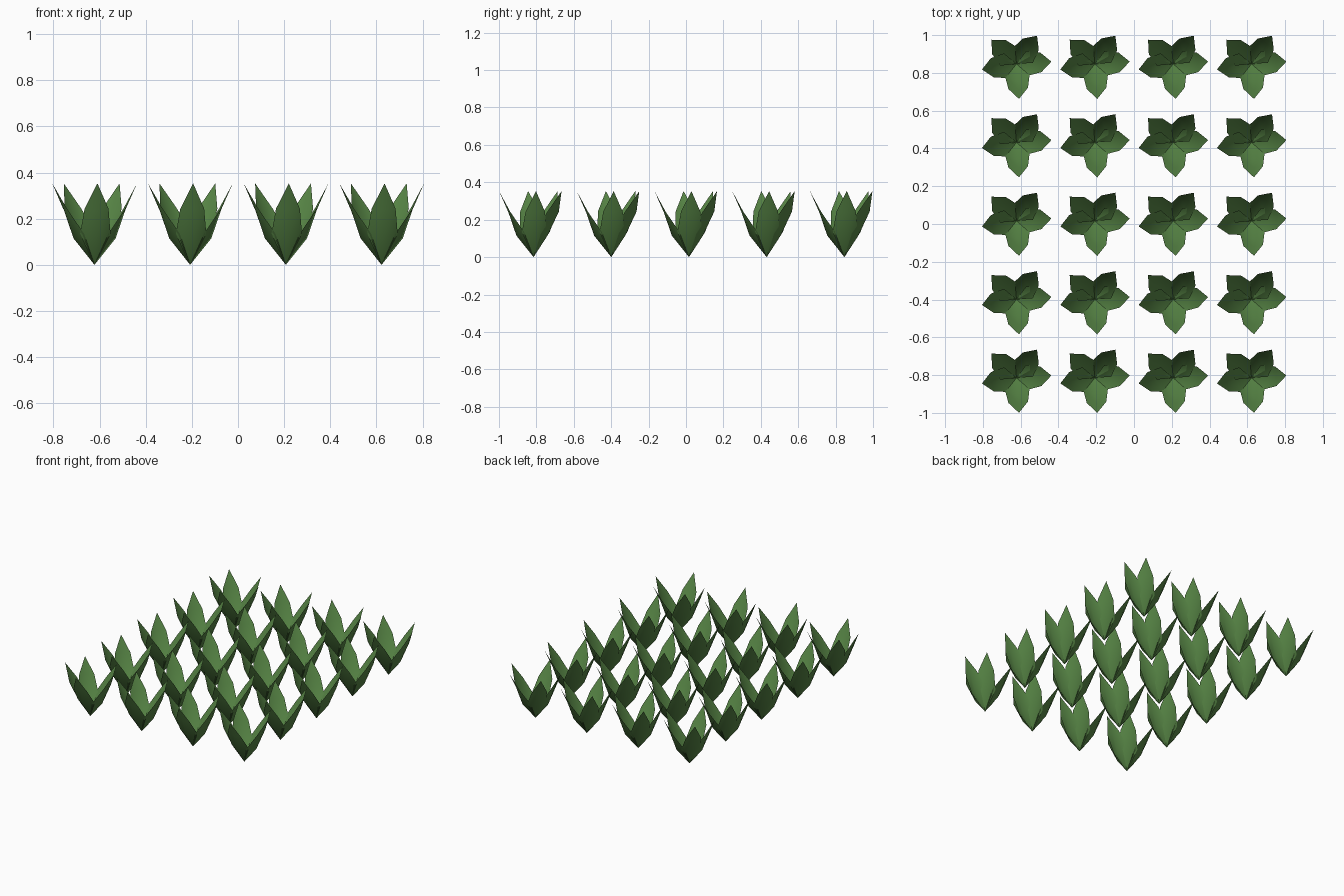
import bpy, bmesh, math

if "Cube" in bpy.data.objects:
    bpy.data.objects.remove(bpy.data.objects["Cube"])

# single leaf green
green = bpy.data.materials.new("leaf_green")
green.diffuse_color = (0.095, 0.235, 0.06, 1)
green.use_nodes = True
green.node_tree.nodes["Principled BSDF"].inputs["Base Color"].default_value = green.diffuse_color

# leaf rows: radius, height, half width, inward cupping of the edges, rise of the edges
ROWS = [(0.092, 0.115, 0.066, 0.036, 0.02),
        (0.135, 0.24, 0.052, 0.006, 0.003)]
TIP = (0.185, 0.353)
ANGLES = [-86, 4, 54, 136, 189]


def add_leaf(bm, degrees):
    c, s = math.cos(math.radians(degrees)), math.sin(math.radians(degrees))

    def vert(r, t, z):
        return bm.verts.new((r * c - t * s, r * s + t * c, z))

    base = vert(0, 0, 0)
    tip = vert(TIP[0], 0, TIP[1])
    rows = [(vert(r - cup, -w, z + rise), vert(r, 0, z), vert(r - cup, w, z + rise))
            for r, z, w, cup, rise in ROWS]
    for i in range(2):
        bm.faces.new((base, rows[0][i], rows[0][i + 1]))
        bm.faces.new((rows[0][i], rows[1][i], rows[1][i + 1], rows[0][i + 1]))
        bm.faces.new((rows[1][i], tip, rows[1][i + 1]))


# one plant of five cupped leaves
mesh = bpy.data.meshes.new("plant")
bm = bmesh.new()
for a in ANGLES:
    add_leaf(bm, a)
# faces point outward, away from the plant's axis
for f in bm.faces:
    f.normal_update()
    m = f.calc_center_median()
    if f.normal.x * m.x + f.normal.y * m.y < 0:
        f.normal_flip()
    f.smooth = True
bm.to_mesh(mesh)
bm.free()
mesh.materials.append(green)

# planting grid, four columns by five rows
for i in range(4):
    for j in range(5):
        ob = bpy.data.objects.new(f"plant_{i + 1}_{j + 1}", mesh)
        ob.location = (-0.622 + 0.4147 * i, -0.815 + 0.4155 * j, 0)
        bpy.context.collection.objects.link(ob)
